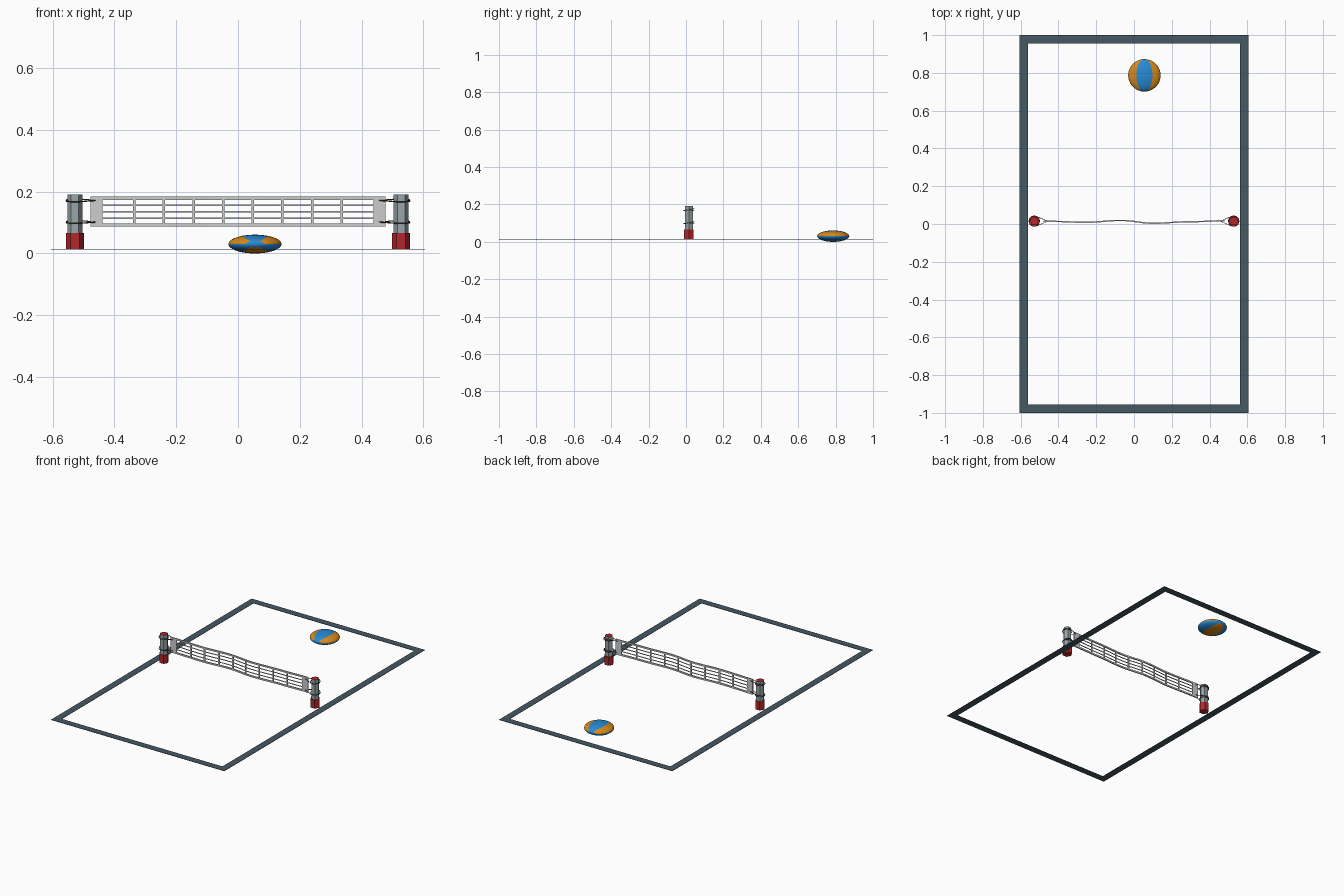
import bpy, bmesh, math
from mathutils import Vector

if "Cube" in bpy.data.objects:
    bpy.data.objects.remove(bpy.data.objects["Cube"])


def material(name, rgb):
    m = bpy.data.materials.new(name)
    m.diffuse_color = (*rgb, 1)
    m.use_nodes = True
    m.node_tree.nodes["Principled BSDF"].inputs["Base Color"].default_value = m.diffuse_color
    return m


SLATE = material("slate border", (0.06, 0.10, 0.125))
RED = material("red", (0.45, 0.02, 0.025))
STEEL = material("grey post", (0.31, 0.38, 0.40))
NET = material("light grey net", (0.60, 0.61, 0.62))
ROPE = material("dark rope", (0.09, 0.065, 0.05))
BLUE = material("blue", (0.02, 0.25, 0.65))
ORANGE = material("orange", (0.68, 0.25, 0.01))


def finish(bm, name, *mats):
    bmesh.ops.recalc_face_normals(bm, faces=bm.faces[:])
    me = bpy.data.meshes.new(name)
    bm.to_mesh(me)
    bm.free()
    ob = bpy.data.objects.new(name, me)
    bpy.context.collection.objects.link(ob)
    for m in mats:
        me.materials.append(m)
    return ob


FLOOR = 0.013    # height of the border strip
NET_Y = 0.015    # posts and net sit just behind the centre line

# Court border: mitred rectangular strip
bm = bmesh.new()
signs = ((-1, -1), (1, -1), (1, 1), (-1, 1))
outer = [bm.verts.new((sx * 0.605, sy, FLOOR)) for sx, sy in signs]
inner = [bm.verts.new((sx * 0.561, sy * 0.956, FLOOR)) for sx, sy in signs]
for i in range(4):
    j = (i + 1) % 4
    bm.faces.new((outer[i], outer[j], inner[j], inner[i]))
border = finish(bm, "court_border", SLATE)
sol = border.modifiers.new("thickness", "SOLIDIFY")
sol.thickness = 0.002
sol.offset = 1


# Posts: hexagonal grey shaft with red cap, in a wider red sleeve
def hexagon(name, x, r, z0, z1, *mats):
    bm = bmesh.new()
    bmesh.ops.create_cone(bm, cap_ends=True, segments=6, radius1=r, radius2=r, depth=z1 - z0)
    pts = sorted(bm.verts, key=lambda v: v.co.x)
    # corners point along x
    turn = 0 if abs(pts[-1].co.y) < 1e-4 else math.pi / 6
    c, s = math.cos(turn), math.sin(turn)
    for v in bm.verts:
        v.co = Vector((x + v.co.x * c - v.co.y * s, NET_Y + v.co.x * s + v.co.y * c,
                       v.co.z + (z0 + z1) / 2))
    bm.normal_update()
    if len(mats) > 1:
        for f in bm.faces:
            f.material_index = 1 if f.normal.z > 0.9 else 0
    return finish(bm, name, *mats)


# Ropes: tilted loop round the post, both strands meeting at the net
def rope(name, x, side, z):
    cu = bpy.data.curves.new(name, "CURVE")
    cu.dimensions = "3D"
    cu.bevel_depth = 0.002
    cu.bevel_resolution = 1
    R = 0.028
    loop = [Vector((x + R * math.cos(a) * side, NET_Y + R * math.sin(a), z + 0.005 * math.sin(a)))
            for a in [math.radians(-120 + 20 * k) for k in range(13)]]
    ring = [Vector((x + R * math.cos(a), NET_Y + R * math.sin(a), z - 0.003))
            for a in [math.tau * k / 18 for k in range(18)]]
    tie = Vector((side * 0.455, NET_Y, z))
    for pts in ([tie] + loop, ring):
        sp = cu.splines.new("POLY")
        sp.points.add(len(pts) - 1)
        for p, q in zip(sp.points, pts):
            p.co = (*q, 1)
        sp.use_cyclic_u = True
    cu.materials.append(ROPE)
    bpy.context.collection.objects.link(bpy.data.objects.new(name, cu))


for side, label in ((-1, "left"), (1, "right")):
    x = side * 0.528
    hexagon(label + "_post", x, 0.0245, 0.06, 0.191, STEEL, RED)
    hexagon(label + "_post_base", x, 0.029, FLOOR, 0.067, RED)
    rope(label + "_upper_rope", x, side, 0.172)
    rope(label + "_lower_rope", x, side, 0.102)

# Net: every strip follows the same gentle wave
WAVE = ((-0.48, 0.015), (-0.25, 0.009), (-0.07, 0.019), (0.10, 0.004), (0.30, 0.012), (0.48, 0.017))


def wave(x):
    x = max(-0.48, min(0.48, x))
    for (x0, y0), (x1, y1) in zip(WAVE, WAVE[1:]):
        if x <= x1:
            t = (1 - math.cos(math.pi * (x - x0) / (x1 - x0))) / 2
            return y0 + (y1 - y0) * t


def strip(bm, x0, x1, z0, z1, thick, n=1):
    rows = []
    for i in range(n + 1):
        x = x0 + (x1 - x0) * i / n
        y, h = wave(x), thick / 2
        rows.append([bm.verts.new(p) for p in
                     ((x, y - h, z0), (x, y + h, z0), (x, y + h, z1), (x, y - h, z1))])
    for a, b in zip(rows, rows[1:]):
        for k in range(4):
            bm.faces.new((a[k], a[(k + 1) % 4], b[(k + 1) % 4], b[k]))
    bm.faces.new(rows[0])
    bm.faces.new(rows[-1])


TOP, BOTTOM, EDGE = 0.184, 0.087, 0.478
bm = bmesh.new()
strip(bm, -EDGE, EDGE, TOP - 0.010, TOP, 0.007, 48)
strip(bm, -EDGE, EDGE, BOTTOM, BOTTOM + 0.010, 0.007, 48)
for s in (-1, 1):
    strip(bm, s * 0.438, s * EDGE, BOTTOM + 0.010, TOP - 0.010, 0.007, 3)
finish(bm, "net_bands", NET)

bm = bmesh.new()
for i in range(8):
    x = (i - 3.5) * 0.0959
    strip(bm, x - 0.004, x + 0.004, BOTTOM + 0.008, TOP - 0.008, 0.005)
for z in (0.114, 0.135, 0.156):
    strip(bm, -0.44, 0.44, z - 0.002, z + 0.002, 0.004, 44)
finish(bm, "net_mesh", NET)

# Ball: squashed sphere, six alternating lunes about the y axis with blue end caps
bm = bmesh.new()
bmesh.ops.create_uvsphere(bm, u_segments=36, v_segments=18, radius=1)
for v in bm.verts:      # lay the poles along y
    v.co = Vector((v.co.x, -v.co.z, v.co.y))
for f in bm.faces:
    c = f.calc_center_median()
    lune = int(((math.atan2(c.x, c.z) + math.pi / 6) % math.tau) // (math.pi / 3))
    cap = abs(c.y) > math.cos(math.radians(20))
    f.material_index = 0 if cap or lune % 2 == 0 else 1
    f.smooth = True
for v in bm.verts:
    v.co = Vector((0.055 + v.co.x * 0.086, 0.787 + v.co.y * 0.086, 0.0305 + v.co.z * 0.0305))
finish(bm, "ball", BLUE, ORANGE)
